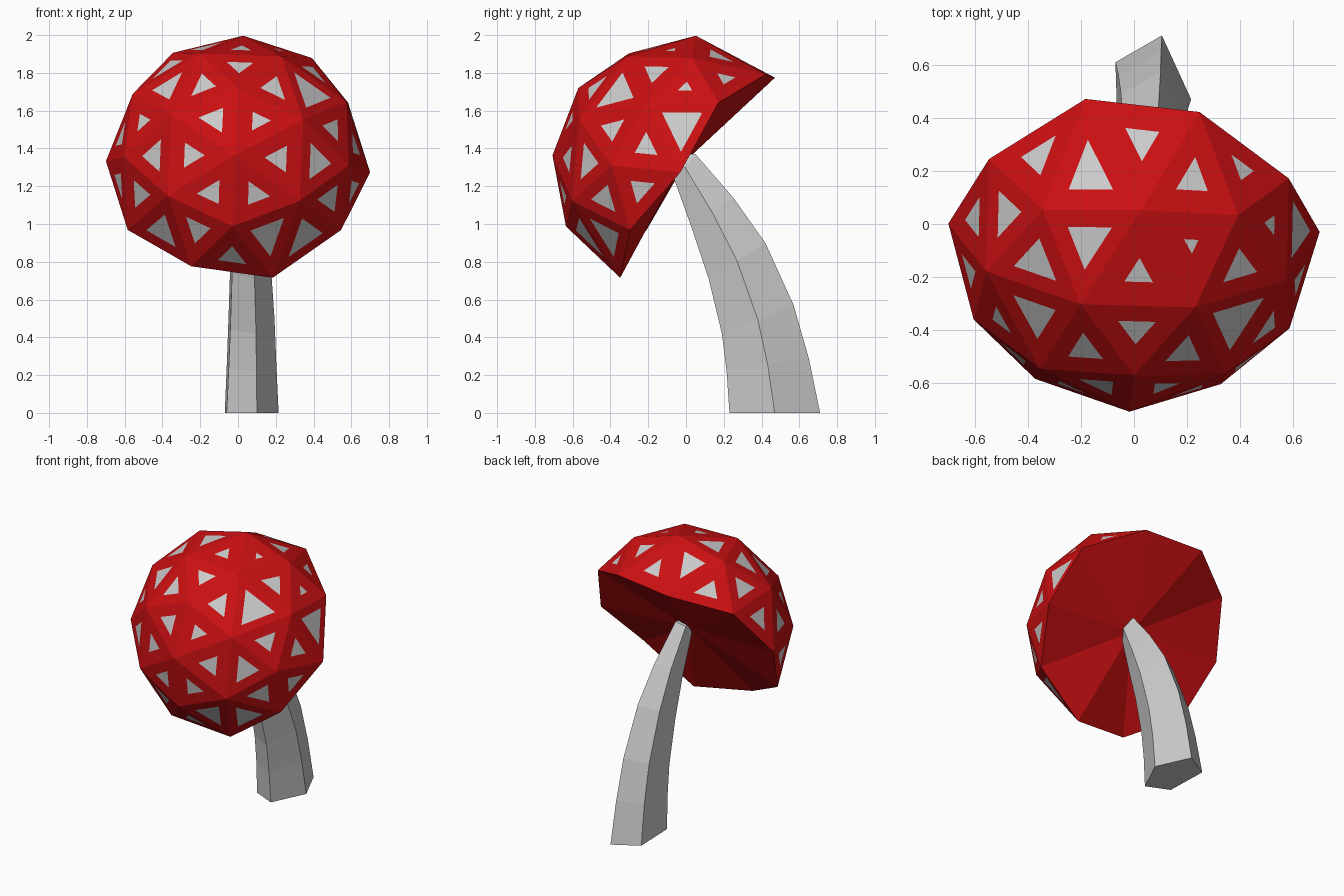
import bpy
from math import sin, cos, radians, sqrt
from mathutils import Vector

if "Cube" in bpy.data.objects:
    bpy.data.objects.remove(bpy.data.objects["Cube"])

R = 0.7
CENTRE = Vector((0, -0.01, 1.3))
AXIS = Vector((0, -0.8, 0.6))      # direction the cap faces
DOWN = Vector((0, -0.6, -0.8))     # downhill direction in the rim plane
SIDE = Vector((1, 0, 0))
TWIST = -2.7


def make_object(name, verts, faces, colour=None):
    mesh = bpy.data.meshes.new(name)
    mesh.from_pydata([tuple(v) for v in verts], [], faces)
    mesh.update()
    obj = bpy.data.objects.new(name, mesh)
    bpy.context.collection.objects.link(obj)
    if colour:
        mat = bpy.data.materials.new(name + "_colour")
        mat.diffuse_color = colour
        mat.use_nodes = True
        mat.node_tree.nodes["Principled BSDF"].inputs["Base Color"].default_value = mat.diffuse_color
        mesh.materials.append(mat)
    return obj


def add_face(verts, faces, pts, outward):
    """Add a polygon wound so that it faces the outward direction."""
    if (pts[1] - pts[0]).cross(pts[2] - pts[0]).dot(outward) < 0:
        pts = pts[::-1]
    ids = []
    for p in pts:
        for i, v in enumerate(verts):
            if (v - p).length < 1e-5:
                ids.append(i)
                break
        else:
            verts.append(p)
            ids.append(len(verts) - 1)
    faces.append(ids)


def dome(a, angle):
    """Point on the dome: a = height along the axis, angle from downhill."""
    t = radians(angle + TWIST)
    rad = sqrt(1 - a * a)
    return CENTRE + R * (AXIS * a + rad * (DOWN * cos(t) + SIDE * sin(t)))


# Half geodesic dome with an uneven rim
pole = dome(1, 0)
A = [dome(0.851, 72 * k) for k in range(5)]
B = [dome(0.447, 72 * k) for k in range(5)]
C = [dome(0.526, 72 * k + 36) for k in range(5)]
drops = [0, .08, -.03, 0, -.06, .05, .10, -.01, -.01, .04]
E = [dome(-d / R, 36 * j - 18) for j, d in enumerate(drops)]

# Spot size on the eight triangles of each fifth of the dome
spot_sizes = [
    [.28, .33, .33, .45, .50, .50, .42, .35],
    [.38, .56, .35, .37, .33, .56, .20, .35],
    [.33, .25, .15, .45, .33, .30, .45, .25],
    [.37, .45, .45, .28, .42, .36, .36, .36],
    [.37, .31, .40, .34, .38, .46, .38, .36],
]

cap_v, cap_f, spot_v, spot_f = [], [], [], []
for k in range(5):
    n = (k + 1) % 5
    em, ep, en = E[2 * k], E[2 * k + 1], E[(2 * k + 2) % 10]
    tris = [(pole, A[k], A[n]), (A[k], C[k], A[n]),
            (A[k], B[k], C[k]), (A[n], C[k], B[n]),
            (B[k], ep, C[k]), (C[k], ep, en),
            (C[k], en, B[n]), (B[k], em, ep)]
    for tri, s in zip(tris, spot_sizes[k]):
        mid = (tri[0] + tri[1] + tri[2]) / 3
        inner = [mid + (p - mid) * s for p in tri]
        out = mid - CENTRE
        add_face(spot_v, spot_f, inner, out)
        for i in range(3):
            j = (i + 1) % 3
            add_face(cap_v, cap_f, [tri[i], tri[j], inner[j], inner[i]], out)

# Underside fan closing the cap
hub = CENTRE + AXIS * 0.02
for i in range(10):
    add_face(cap_v, cap_f, [E[i], E[(i + 1) % 10], hub], -AXIS)

make_object("cap", cap_v, cap_f, (0.6, 0.005, 0.006, 1))
make_object("cap_spots", spot_v, spot_f)

# Curved five-sided stem: front and back edge (y, z) of each ring, and centre x
rings = [((.23, 0), (.71, 0), .07), ((.215, .22), (.65, .29), .07),
         ((.19, .42), (.57, .57), .07), ((.12, .71), (.42, .9), .065),
         ((.03, .98), (.25, 1.14), .055), ((-.06, 1.23), (.05, 1.37), .035),
         ((-.09, 1.32), (-.05, 1.37), .02)]
section = [(1, .035), (.5, .145), (0, .03), (.15, -.13), (.79, -.14)]
stem_v, stem_f = [], []
for front, back, cx in rings:
    f, b = Vector(front), Vector(back)
    scale = (b - f).length / 0.48
    for u, dx in section:
        p = f.lerp(b, u)
        stem_v.append(Vector((cx + dx * scale, p.x, p.y)))
for r in range(len(rings) - 1):
    for i in range(5):
        j = (i + 1) % 5
        stem_f.append([r * 5 + j, r * 5 + i, r * 5 + 5 + i, r * 5 + 5 + j])
stem_f.append([0, 1, 2, 3, 4])
last = (len(rings) - 1) * 5
stem_f.append([last + i for i in (4, 3, 2, 1, 0)])
make_object("stem", stem_v, stem_f)
